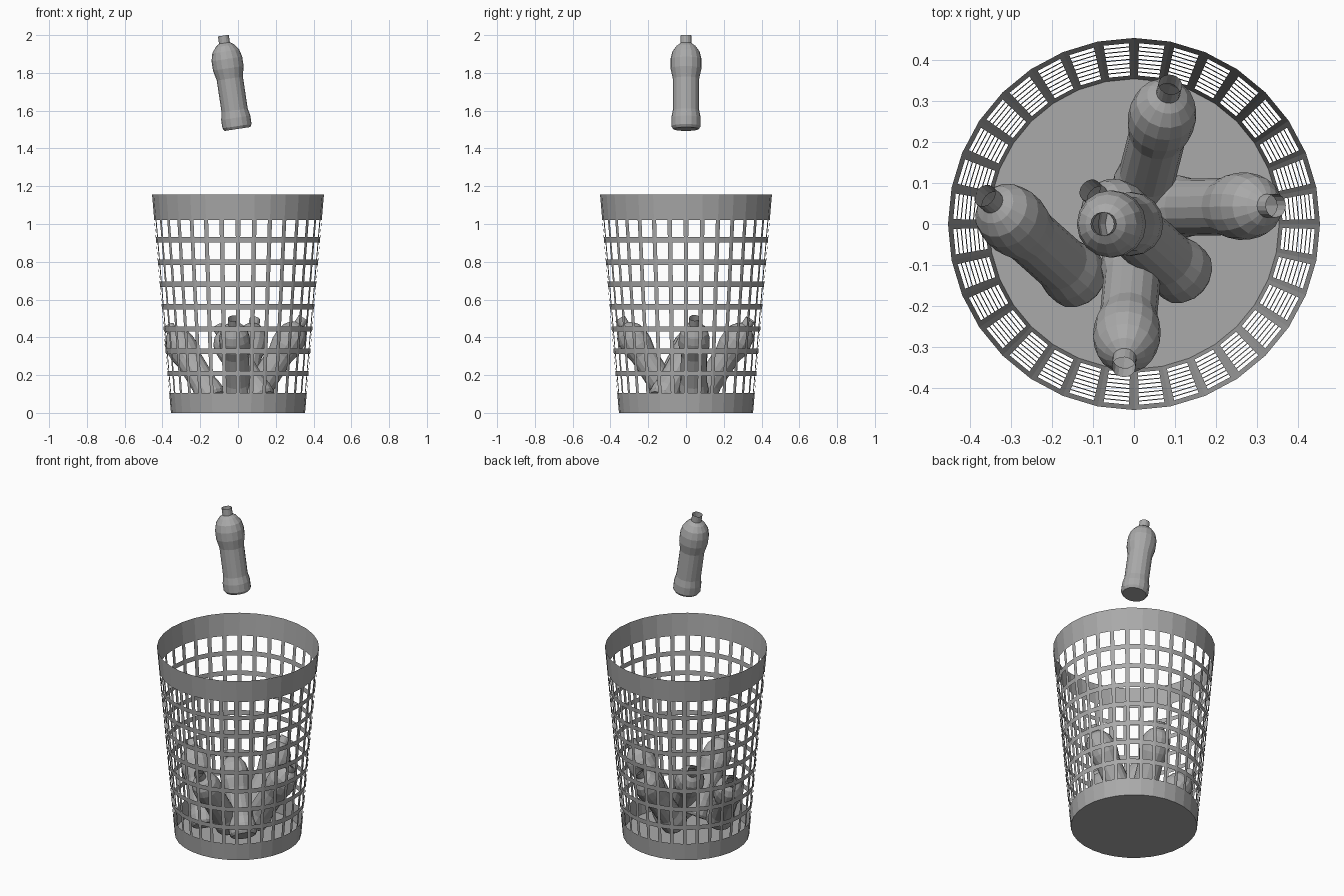
import bpy, bmesh, math
from mathutils import Vector

cube = bpy.data.objects.get("Cube")
if cube:
    bpy.data.objects.remove(cube)

gray = bpy.data.materials.new("plain_gray")
gray.use_nodes = True
COLOR = (0.4, 0.4, 0.4, 1)
gray.diffuse_color = COLOR
gray.node_tree.nodes["Principled BSDF"].inputs["Base Color"].default_value = COLOR


def finish(bm, name):
    bmesh.ops.remove_doubles(bm, verts=bm.verts, dist=1e-5)
    mesh = bpy.data.meshes.new(name)
    bm.to_mesh(mesh)
    bm.free()
    mesh.materials.append(gray)
    obj = bpy.data.objects.new(name, mesh)
    bpy.context.collection.objects.link(obj)
    return obj


# Basket: tapered lattice wall between two solid bands
SIDES, ROWS = 32, 8
HEIGHT, R_LOW, R_TOP = 1.155, 0.355, 0.455
LOW, HIGH, BAR = 0.105, 1.02, 0.028
SLOT = 0.72   # share of each side that is open


def wall_point(side, z):
    a = 2 * math.pi * math.floor(side) / SIDES + math.pi / 2
    b = a + 2 * math.pi / SIDES
    r = R_LOW + (R_TOP - R_LOW) * z / HEIGHT
    p = Vector((r * math.cos(a), r * math.sin(a), z))
    q = Vector((r * math.cos(b), r * math.sin(b), z))
    return p.lerp(q, side - math.floor(side))


cell = (HIGH - LOW - (ROWS - 1) * BAR) / ROWS
levels = [0]
for i in range(ROWS):
    z = LOW + i * (cell + BAR)
    levels += [z, z + cell]
levels.append(HEIGHT)

bm = bmesh.new()
edge = (1 - SLOT) / 2
cuts = [0, edge, 1 - edge, 1 - 1e-9]
for s in range(SIDES):
    for i in range(len(levels) - 1):
        for j in range(3):
            if i % 2 == 1 and j == 1:
                continue
            corners = [(j, i), (j + 1, i), (j + 1, i + 1), (j, i + 1)]
            bm.faces.new([bm.verts.new(wall_point(s + cuts[u], levels[v])) for u, v in corners])
finish(bm, "basket_wall")

# Closed floor of the basket
bm = bmesh.new()
bm.faces.new([bm.verts.new(wall_point(s, 0)) for s in range(SIDES)])
finish(bm, "basket_floor")

# Bottle: turned profile of (radius, height), open at the neck
PROFILE = [(0, 0), (0.068, 0), (0.078, 0.015), (0.078, 0.06), (0.07, 0.1), (0.07, 0.27),
           (0.082, 0.325), (0.082, 0.375), (0.072, 0.415), (0.05, 0.445), (0.029, 0.46), (0.029, 0.5)]
TURNS = 16


def bottle(name, base, neck):
    base, neck = Vector(base), Vector(neck)
    turn = (neck - base).to_track_quat('Z', 'Y')
    bm = bmesh.new()
    verts = [bm.verts.new((r, 0, z)) for r, z in PROFILE]
    edges = [bm.edges.new(pair) for pair in zip(verts, verts[1:])]
    bmesh.ops.spin(bm, geom=verts + edges, cent=(0, 0, 0), axis=(0, 0, 1),
                   angle=2 * math.pi, steps=TURNS, use_merge=True)
    bmesh.ops.remove_doubles(bm, verts=bm.verts, dist=1e-5)
    bmesh.ops.recalc_face_normals(bm, faces=bm.faces)
    obj = finish(bm, name)
    obj.rotation_mode = 'QUATERNION'
    obj.rotation_quaternion = turn
    obj.location = base


bottle("falling_bottle", (-0.003, 0, 1.503), (-0.078, 0, 2))
bottle("back_bottle", (0.02, 0.07, 0.08), (0.09, 0.345, 0.5))
bottle("left_bottle", (0.08, 0.04, 0.08), (0.345, 0.045, 0.5))
bottle("front_bottle", (0, -0.08, 0.08), (-0.025, -0.35, 0.5))
bottle("right_bottle", (-0.13, -0.14, 0.07), (-0.36, 0.065, 0.45))
bottle("middle_bottle", (0.13, -0.13, 0.07), (-0.105, 0.08, 0.45))
